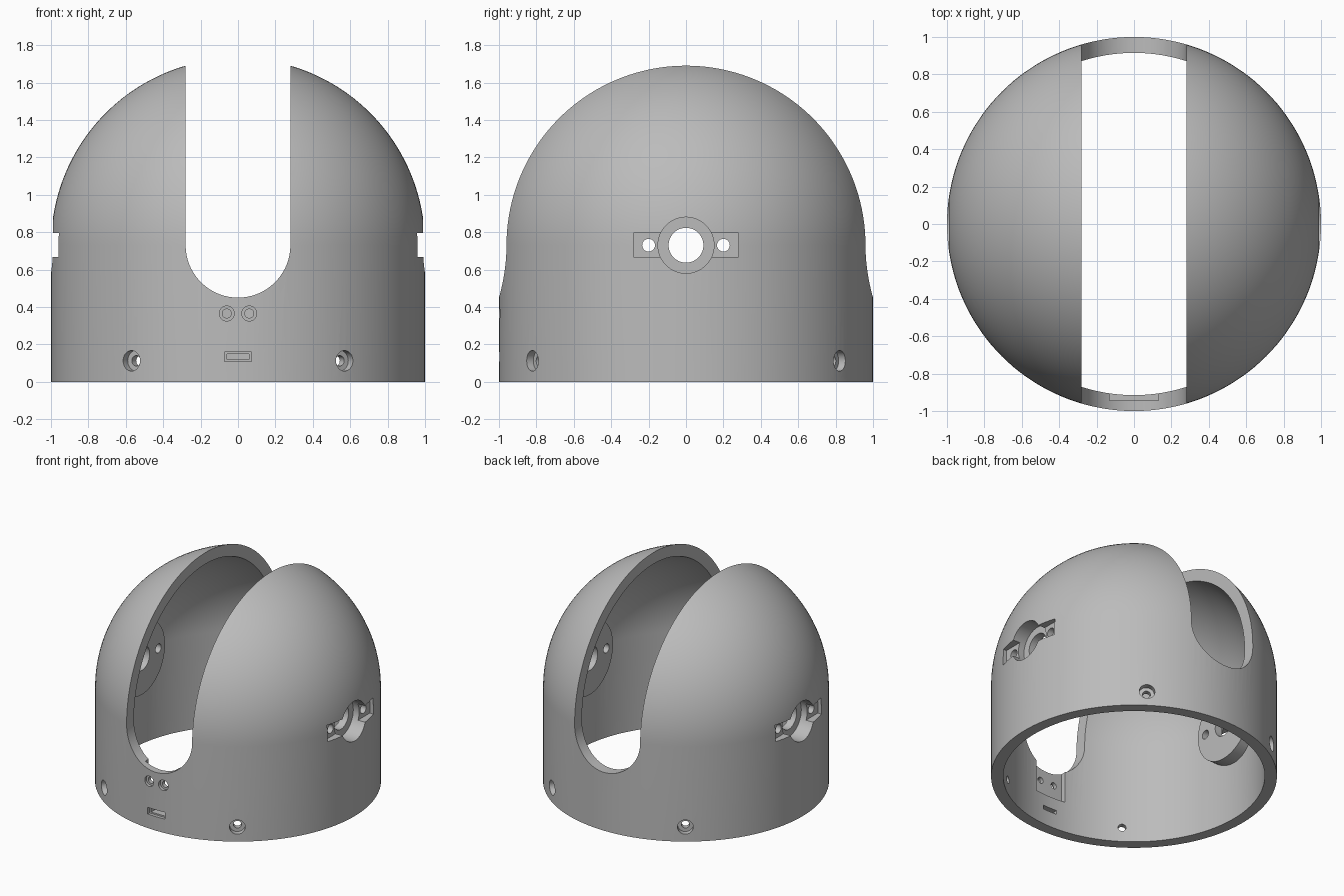
import bpy, bmesh, math
from mathutils import Matrix, Vector

if "Cube" in bpy.data.objects:
    bpy.data.objects.remove(bpy.data.objects["Cube"], do_unlink=True)

# Main dimensions
R_OUT, R_IN, DOME_Z = 1.0, 0.915, 0.73
SLOT_R = 0.28
SEGS = 144

grey = bpy.data.materials.new("plain grey")
grey.use_nodes = True
grey.diffuse_color = (0.5, 0.5, 0.5, 1)
grey.node_tree.nodes["Principled BSDF"].inputs["Base Color"].default_value = grey.diffuse_color


def finish(name, bm):
    bmesh.ops.recalc_face_normals(bm, faces=bm.faces)
    mesh = bpy.data.meshes.new(name)
    bm.to_mesh(mesh)
    bm.free()
    mesh.materials.append(grey)
    obj = bpy.data.objects.new(name, mesh)
    bpy.context.collection.objects.link(obj)
    return obj


def rod(name, start, end, radius, segs=48):
    """Cylinder between two points."""
    a, b = Vector(start), Vector(end)
    rot = (b - a).to_track_quat('Z', 'Y').to_matrix().to_4x4()
    bm = bmesh.new()
    bmesh.ops.create_cone(bm, cap_ends=True, segments=segs, radius1=radius, radius2=radius,
                          depth=(b - a).length, matrix=Matrix.Translation((a + b) / 2) @ rot)
    return finish(name, bm)


def block(name, low, high):
    """Box between two corners."""
    a, b = Vector(low), Vector(high)
    bm = bmesh.new()
    bmesh.ops.create_cube(bm, size=1, matrix=Matrix.Translation((a + b) / 2)
                          @ Matrix.Diagonal((*(b - a), 1)))
    return finish(name, bm)


def combine(target, tool, operation='DIFFERENCE'):
    """Apply a boolean and discard the tool."""
    tool.hide_render = True
    mod = target.modifiers.new("cut", 'BOOLEAN')
    mod.operation, mod.solver, mod.object = operation, 'EXACT', tool
    bpy.context.view_layer.objects.active = target
    bpy.ops.object.modifier_apply(modifier=mod.name)
    bpy.data.objects.remove(tool, do_unlink=True)


# Domed shell: wall profile spun around z
def arc(radius, steps=40):
    return [(radius * math.cos(t), DOME_Z + radius * math.sin(t))
            for t in (i * math.pi / 2 / steps for i in range(steps + 1))]


profile = [(R_OUT, 0)] + arc(R_OUT) + arc(R_IN)[::-1] + [(R_IN, 0)]
bm = bmesh.new()
ring = [bm.verts.new((x, 0, z)) for x, z in profile]
edges = [bm.edges.new((ring[i], ring[(i + 1) % len(ring)]))
         for i in range(len(ring)) if i != len(arc(R_OUT))]
bmesh.ops.spin(bm, geom=ring + edges, cent=(0, 0, 0), axis=(0, 0, 1),
               angle=math.tau, steps=SEGS, use_merge=True)
bmesh.ops.remove_doubles(bm, verts=bm.verts, dist=0.0001)
shell = finish("domed_shell", bm)

# Round-bottomed slot running front to back over the top
bm = bmesh.new()
outline = [(SLOT_R * math.cos(t), DOME_Z + SLOT_R * math.sin(t))
           for t in (math.pi + i * math.pi / 48 for i in range(49))]
outline += [(SLOT_R, 2), (-SLOT_R, 2)]
face = bm.faces.new([bm.verts.new((x, -1.2, z)) for x, z in outline])
extruded = bmesh.ops.extrude_face_region(bm, geom=[face])["geom"]
bmesh.ops.translate(bm, vec=(0, 2.4, 0),
                    verts=[g for g in extruded if isinstance(g, bmesh.types.BMVert)])
combine(shell, finish("slot_cutter", bm))

# Side pivots: inner boss, bar pocket, round recess, shaft hole and screw holes
for s in (-1, 1):
    def side_rod(inner, outer, radius, y=0):
        return rod("side_tool", (s * inner, y, DOME_Z), (s * outer, y, DOME_Z), radius, 64)

    combine(shell, side_rod(0.82, 0.935, 0.28), 'UNION')
    xs = sorted((s * 0.93, s * 1.1))
    combine(shell, block("bar_cutter", (xs[0], -0.28, 0.668), (xs[1], 0.28, 0.795)))
    combine(shell, side_rod(0.88, 1.1, 0.15))
    combine(shell, side_rod(0.7, 1.1, 0.093))
    for y in (-0.2, 0.2):
        combine(shell, side_rod(0.7, 1.1, 0.034, y))

# Four countersunk screw holes around the base
for sx in (-1, 1):
    for sy in (-1, 1):
        def radial(r):
            return (sx * r * 0.57, sy * r * 0.822, 0.112)
        combine(shell, rod("screw_head_cutter", radial(0.955), radial(1.1), 0.055))
        combine(shell, rod("screw_cutter", radial(0.8), radial(1.1), 0.028))

# Front inner recess with two stepped round holes, and a stepped port below
combine(shell, block("pad_cutter", (-0.13, -0.945, 0.24), (0.13, -0.8, 0.6)))
for x in (-0.06, 0.06):
    combine(shell, rod("button_rim_cutter", (x, -0.975, 0.365), (x, -1.1, 0.365), 0.04))
    combine(shell, rod("button_cutter", (x, -0.8, 0.365), (x, -1.1, 0.365), 0.024))
combine(shell, block("port_rim_cutter", (-0.073, -1.1, 0.108), (0.073, -0.975, 0.16)))
combine(shell, block("port_cutter", (-0.06, -1.1, 0.119), (0.06, -0.8, 0.149)))

# Smooth curved walls, crisp cut edges
bpy.ops.object.select_all(action='DESELECT')
shell.select_set(True)
bpy.context.view_layer.objects.active = shell
bpy.ops.object.shade_smooth_by_angle(angle=math.radians(25))
